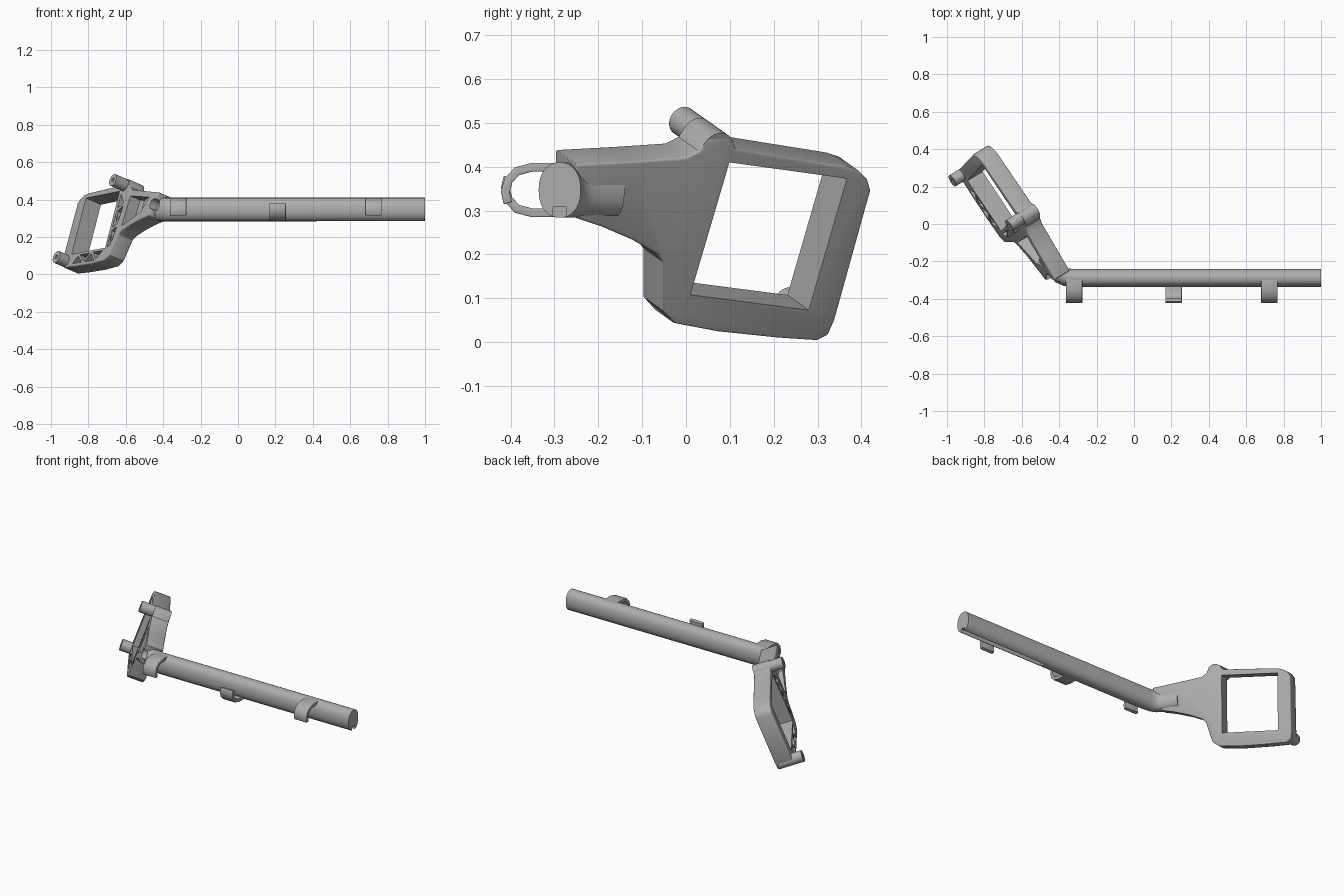
import bpy, bmesh, math
from mathutils import Vector

cube = bpy.data.objects.get("Cube")
if cube:
    bpy.data.objects.remove(cube, do_unlink=True)

grey = bpy.data.materials.new("mid_grey")
grey.use_nodes = True
color = (0.42, 0.42, 0.42, 1)
grey.diffuse_color = color
grey.node_tree.nodes["Principled BSDF"].inputs["Base Color"].default_value = color

# Tilted plane carrying the outer face of the bracket
N = Vector((0.8, 0.488, -0.347)).normalized()
C = -0.537


def on_plane(y, z, depth=0.0):
    return Vector(((C - N.y * y - N.z * z) / N.x, y, z)) - N * depth


def loft(name, rings):
    """Skin a list of equal-length vertex rings and cap both ends."""
    bm = bmesh.new()
    loops = [[bm.verts.new(p) for p in ring] for ring in rings]
    k = len(loops[0])
    for a, b in zip(loops, loops[1:]):
        for i in range(k):
            j = (i + 1) % k
            bm.faces.new((a[i], a[j], b[j], b[i]))
    bm.faces.new(loops[0])
    bm.faces.new(loops[-1])
    bmesh.ops.recalc_face_normals(bm, faces=bm.faces)
    me = bpy.data.meshes.new(name)
    bm.to_mesh(me)
    bm.free()
    me.materials.append(grey)
    ob = bpy.data.objects.new(name, me)
    bpy.context.collection.objects.link(ob)
    return ob


def prism(name, pts, d0, d1):
    return loft(name, [[on_plane(y, z, d) for y, z in pts] for d in (d0, d1)])


def cylinder(name, y, z, r, d0, d1):
    a = N.orthogonal().normalized()
    b = N.cross(a)
    turns = [i * math.tau / 32 for i in range(32)]
    return loft(name, [[on_plane(y, z, d) + r * (math.cos(t) * a + math.sin(t) * b)
                        for t in turns] for d in (d0, d1)])


def apply(ob, mod):
    bpy.ops.object.select_all(action='DESELECT')
    bpy.context.view_layer.objects.active = ob
    ob.select_set(True)
    bpy.ops.object.modifier_apply(modifier=mod.name)


def bevel(ob, width, angle=40):
    mod = ob.modifiers.new("round", 'BEVEL')
    mod.width, mod.segments = width, 3
    mod.limit_method, mod.angle_limit = 'ANGLE', math.radians(angle)
    apply(ob, mod)


def combine(ob, other, operation='DIFFERENCE', keep=False):
    mod = ob.modifiers.new("cut", 'BOOLEAN')
    mod.object, mod.operation, mod.solver = other, operation, 'EXACT'
    apply(ob, mod)
    if not keep:
        bpy.data.objects.remove(other, do_unlink=True)


def smooth(ob):
    bpy.ops.object.select_all(action='DESELECT')
    bpy.context.view_layer.objects.active = ob
    ob.select_set(True)
    bpy.ops.object.shade_smooth_by_angle(angle=math.radians(32))


# Bracket: flared arm and square frame in one slab
outline = [(-.25, .405), (-.12, .412), (0, .42), (.03, .435), (.05, .465), (.1, .465),
           (.115, .44), (.365, .4), (.395, .39), (.415, .37), (.422, .345),
           (.34, .05), (.325, .015), (.3, .003), (.21, .009), (.075, .023),
           (-.025, .042), (-.05, .07), (-.05, .18), (-.065, .2), (-.12, .232),
           (-.19, .262), (-.25, .282)]
bracket = prism("bracket_frame", outline, 0, .1)
bevel(bracket, .006)
combine(bracket, cylinder("boss", .073, .437, .042, .001, .1), 'UNION')
opening = [(.099, .41), (.367, .373), (.28, .073), (.01, .108)]
combine(bracket, prism("opening_cutter", opening, -.1, .3))

# Weight-saving pockets on the inner side, leaving triangular ribs
pockets = [[(-.015, .385), (-.18, .378), (-.165, .3), (-.05, .225)]]


def truss(a0, a1, b0, b1, count):
    a0, a1, b0, b1 = map(Vector, (a0, a1, b0, b1))
    zig = [(a0.lerp(a1, i / (count + 1)) if i % 2 else b0.lerp(b1, i / (count + 1)))
           for i in range(count + 2)]
    for tri in zip(zig, zig[1:], zig[2:]):
        mid = sum(tri, Vector((0, 0))) / 3
        pockets.append([tuple(mid.lerp(p, .74)) for p in tri])


truss((-.04, .065), (.02, .4), (-.003, .1), (.083, .41), 5)
truss((.0, .042), (.25, .018), (.01, .1), (.27, .066), 4)
for pts in pockets:
    combine(bracket, prism("pocket_cutter", pts, .035, .2))

# Rod: rounded section swept round the elbow into the arm
path = [(1, -.288, 180), (-.33, -.288, 180), (-.365, -.284, 170), (-.395, -.27, 152),
        (-.42, -.246, 134), (-.44, -.215, 122), (-.47, -.165, 121)]
rings = []
for x, y, heading in path:
    h = math.radians(heading)
    side = Vector((-math.sin(h), math.cos(h), 0))
    ring = []
    for i in range(40):
        t = i * math.tau / 40
        c, s = math.cos(t), math.sin(t)
        wide = math.copysign(abs(c) ** .9, c) * .048
        tall = math.copysign(abs(s) ** .9, s) * .063
        ring.append(Vector((x, y, .347)) + side * wide + Vector((0, 0, tall)))
    rings.append(ring)
rod = loft("rod", rings)

# Socket at the elbow, sunk into both rod and arm
socket = cylinder("socket_cutter", -.243, .343, .03, .055, .25)
combine(bracket, socket, keep=True)
combine(rod, socket)

# Groove along the underside at the free end
groove = loft("groove_cutter", [[(x, -.303, .25), (x, -.274, .25), (x, -.274, .308),
                                 (x, -.303, .308)] for x in (.42, 1.1)])
combine(rod, groove)
smooth(rod)
smooth(bracket)

# Mounting pegs with screw holes
for name, y, z, tip in (("upper_peg", .078, .443, .178), ("lower_peg", .309, .038, .16)):
    peg = cylinder(name, y, z, .034, .02, tip)
    combine(peg, cylinder("hole_cutter", y, z, .011, tip - .04, .3))
    smooth(peg)

# Cable hooks: two over the top, the middle one from underneath
hook_path = [(-.285, .052), (-.35, .052), (-.385, .043), (-.405, .022), (-.412, -.005),
             (-.406, -.03)]


def hook(name, x, flip):
    pts = [Vector(p) for p in hook_path]
    left, right = [], []
    for i, p in enumerate(pts):
        t = (pts[min(i + 1, len(pts) - 1)] - pts[max(i - 1, 0)]).normalized()
        n = Vector((-t.y, t.x)) * .01
        left.append(p + n)
        right.append(p - n)
    section = left + right[::-1]
    ob = loft(name, [[(x + dx, p.x, .347 + flip * p.y) for p in section]
                     for dx in (-.044, .044)])
    bevel(ob, .003, 50)
    smooth(ob)


hook("inner_hook", -.32, 1)
hook("middle_hook", .212, -1)
hook("outer_hook", .724, 1)
